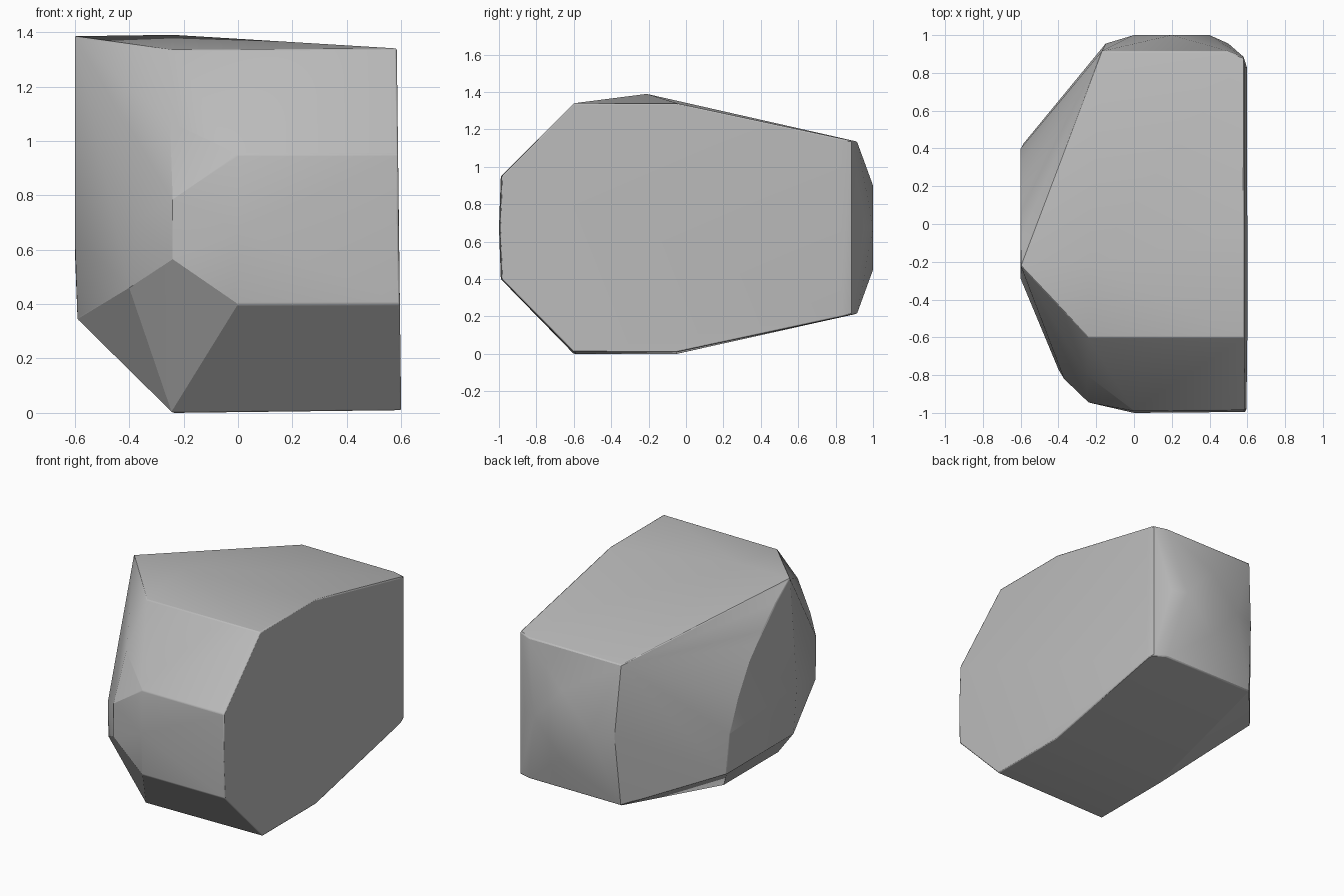
import bpy
import bmesh
import math

MIDDLE = 0.675  # height of the horizontal plane the block is mirrored about

cube = bpy.data.objects.get("Cube")
if cube:
    bpy.data.objects.remove(cube, do_unlink=True)


def make_material(name, colour):
    material = bpy.data.materials.new(name)
    material.use_nodes = True
    material.diffuse_color = colour
    shader = next(n for n in material.node_tree.nodes if n.type == 'BSDF_PRINCIPLED')
    shader.inputs["Base Color"].default_value = colour
    return material


def mirrored(points):
    """Each point is x, y and its distance above and below the middle plane."""
    result = []
    for x, y, reach in points:
        result.append((x, y, MIDDLE + reach))
        result.append((x, y, MIDDLE - reach))
    return result


def make_hull(name, points, material):
    bm = bmesh.new()
    for point in points:
        bm.verts.new(point)
    hull = bmesh.ops.convex_hull(bm, input=bm.verts)
    spare = {g for g in hull["geom_interior"] if isinstance(g, bmesh.types.BMVert)}
    bmesh.ops.delete(bm, geom=list(spare), context='VERTS')
    bmesh.ops.dissolve_limit(bm, angle_limit=math.radians(1),
                             verts=bm.verts, edges=bm.edges)
    bmesh.ops.recalc_face_normals(bm, faces=bm.faces)
    mesh = bpy.data.meshes.new(name)
    bm.to_mesh(mesh)
    bm.free()
    mesh.materials.append(material)
    block = bpy.data.objects.new(name, mesh)
    bpy.context.collection.objects.link(block)
    return block


# Flat side wall, leaning in slightly towards the top
side_outline = [(-0.6, 0.665), (-0.985, 0.275), (-0.05, 0.665), (0.83, 0.475)]
wall = [(0.6 - 0.012 * z, y, z)
        for _, y, z in mirrored([(0, y, reach) for y, reach in side_outline])]

# Front nose, with its corner rounding away from the wall
nose = mirrored([(0, -0.99, 0.275), (-0.24, -0.945, 0.11)])
nose += [(0, -1, MIDDLE), (0.59, -0.995, MIDDLE), (-0.37, -0.82, 0.71),
         (-0.4, -0.77, 0.46), (-0.25, -0.8, 1.07)]

# Top ridge and underside
ridge = [(-0.24, -0.6, 1.335), (-0.24, -0.21, 1.39), (-0.6, -0.22, 1.385)]
base = [(-0.24, -0.6, 0), (-0.24, -0.05, 0)]

# Flat cheek with an arched rear edge
cheek = [(-0.59, -0.27, 0.345), (-0.6, -0.29, 0.65), (-0.59, 0.42, 0.345),
         (-0.6, 0.4, 0.6), (-0.6, 0.32, 0.8), (-0.6, 0.2, 1.0),
         (-0.6, 0.06, 1.15), (-0.6, -0.08, 1.28)]

# Faceted rear, bulging to a small flat diamond
rear = mirrored([(0.58, 0.885, 0.465), (0.5, 0.915, 0.46),
                 (-0.17, 0.915, 0.46), (0.2, 1, 0.225)])
rear += [(x, y, MIDDLE) for x, y in
         ((0, 1), (0.4, 1), (-0.15, 0.955), (0.5, 0.955))]

grey = make_material("stone_grey", (0.5, 0.5, 0.5, 1))
block = make_hull("stone_block", wall + nose + ridge + base + cheek + rear, grey)

# Soft narrow edges
bevel = block.modifiers.new("soft_edges", 'BEVEL')
bevel.width = 0.008
bevel.segments = 2
bevel.limit_method = 'ANGLE'
bevel.angle_limit = math.radians(35)

bpy.context.view_layer.objects.active = block
block.select_set(True)
bpy.ops.object.shade_smooth_by_angle(angle=math.radians(22))
